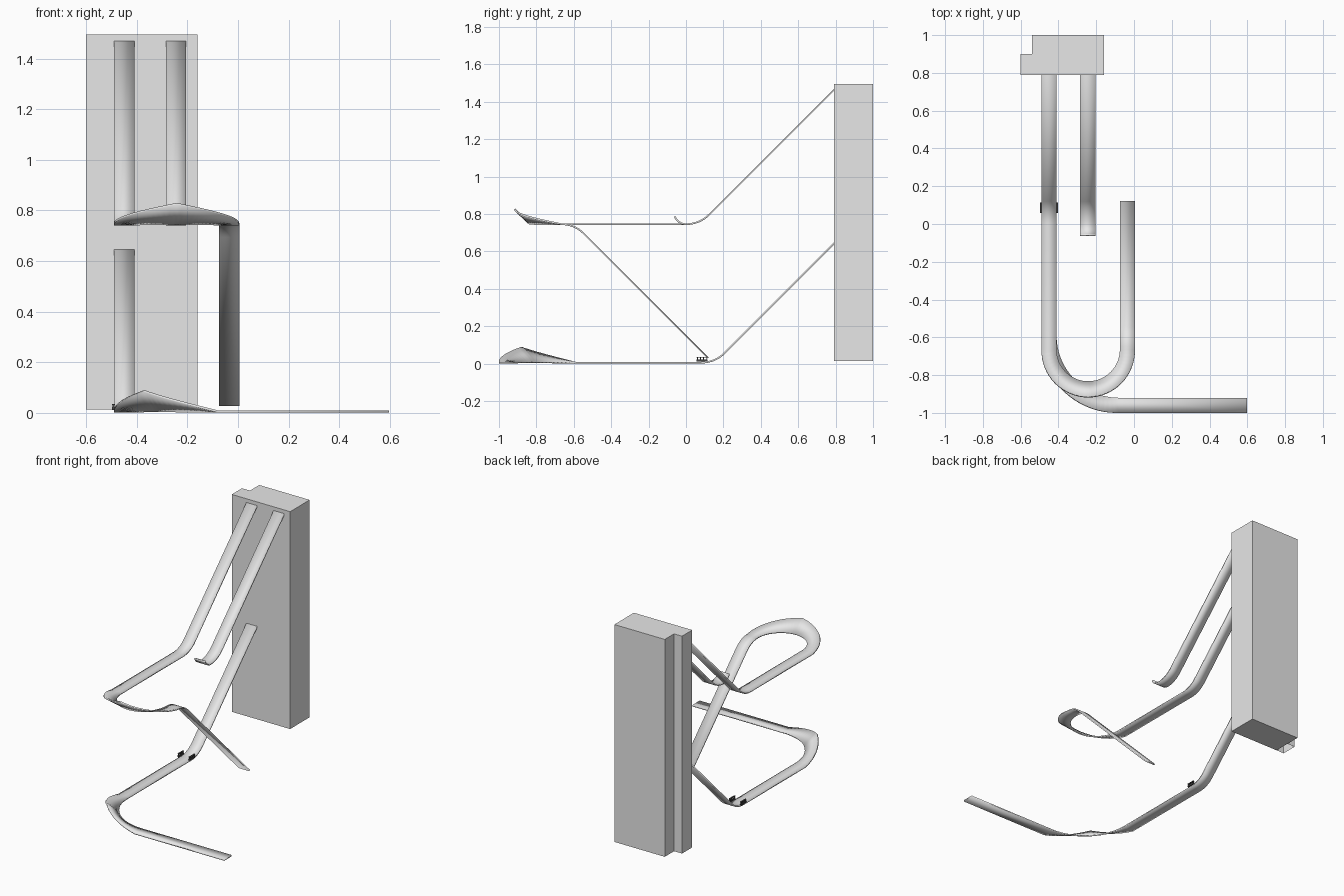
import bpy, bmesh, math
from math import sin, cos, pi

if "Cube" in bpy.data.objects:
    bpy.data.objects.remove(bpy.data.objects["Cube"])

W = 0.08          # track width
T = 0.009         # track thickness
R = 0.17          # radius of vertical bends
S = math.sqrt(0.5)


def material(name, v):
    m = bpy.data.materials.new(name)
    m.diffuse_color = (v, v, v, 1)
    m.use_nodes = True
    m.node_tree.nodes["Principled BSDF"].inputs["Base Color"].default_value = m.diffuse_color
    return m


grey = material("light grey", 0.8)
dark = material("dark grey", 0.06)


def add_object(name, bm, mat):
    me = bpy.data.meshes.new(name)
    bm.to_mesh(me)
    bm.free()
    me.materials.append(mat)
    ob = bpy.data.objects.new(name, me)
    bpy.context.collection.objects.link(ob)
    return ob


# Stations are (x, y, z, heading_x, heading_y, lift of the right edge)
def drop(x, y0, z0, y_top=0.793, n=8):
    """45 degree ramp from the tower easing into the flat at (y0, z0)."""
    arc = [(x, y0 + R * sin(a), z0 + R * (1 - cos(a)), 0, -1, 0)
           for a in (pi / 4 * (1 - i / n) for i in range(n + 1))]
    rise = y_top - arc[0][1]
    return [(x, y_top, arc[0][2] + rise, 0, -1, 0)] + arc


def turn(cx, cy, r, total, z, lift, n):
    """Left turn whose outer edge rises to the middle and falls again."""
    return [(cx - r * cos(a), cy - r * sin(a), z, sin(a), -cos(a),
             lift * (1 - abs(2 * a / total - 1)))
            for a in (total * i / n for i in range(n + 1))]


def dive(x, y0, z0, y_end, n=8):
    """Flat easing into a 45 degree descent heading back."""
    arc = [(x, y0 + R * sin(a), z0 - R * (1 - cos(a)), 0, 1, 0)
           for a in (pi / 4 * i / n for i in range(1, n + 1))]
    run = y_end - arc[-1][1]
    return arc + [(x, y_end, arc[-1][2] - run, 0, 1, 0)]


def ribbon(name, stations):
    bm = bmesh.new()
    prev = None
    for x, y, z, hx, hy, lift in stations:
        rx, ry = hy * W / 2, -hx * W / 2
        pair = (bm.verts.new((x - rx, y - ry, z)),
                bm.verts.new((x + rx, y + ry, z + lift)))
        if prev:
            bm.faces.new((prev[0], prev[1], pair[1], pair[0]))
        prev = pair
    ob = add_object(name, bm, grey)
    mod = ob.modifiers.new("thickness", 'SOLIDIFY')
    mod.thickness = T
    mod.offset = -1
    bpy.context.view_layer.objects.active = ob
    ob.select_set(True)
    bpy.ops.object.shade_smooth_by_angle(angle=math.radians(30))
    ob.select_set(False)
    return ob


# Tower: stepped column, open under the narrow step
plan = [(-0.6, 0.79), (-0.54, 0.79), (-0.16, 0.79), (-0.16, 1.0),
        (-0.54, 1.0), (-0.54, 0.9), (-0.6, 0.9)]
bm = bmesh.new()
low = [bm.verts.new((x, y, 0.013)) for x, y in plan]
top = [bm.verts.new((x, y, 1.495)) for x, y in plan]
for i in range(len(plan)):
    j = (i + 1) % len(plan)
    bm.faces.new((low[i], low[j], top[j], top[i]))
bm.faces.new(top)
bm.faces.new((low[4], low[3], low[2], low[1]))
add_object("tower", bm, grey)

# Upper track: ramp, flat, banked U-turn, descent
ribbon("upper_track",
       drop(-0.45, 0.0, 0.75)
       + turn(-0.2425, -0.665, 0.2075, pi, 0.75, 0.08, 32)
       + dive(-0.035, -0.665, 0.75, 0.122))

# Middle track: ramp ending in a small upward curl
curl = [(-0.245, -0.06 * sin(a), 0.75 + 0.06 * (1 - cos(a)), 0, -1, 0)
        for a in (math.radians(70) * i / 8 for i in range(1, 9))]
ribbon("middle_track", drop(-0.245, 0.0, 0.75) + curl)

# Lower track: ramp, flat, banked quarter turn, straight run-out
ribbon("lower_track",
       drop(-0.45, 0.083, 0.01)
       + turn(-0.08, -0.59, 0.37, pi / 2, 0.01, 0.08, 24)
       + [(0.597, -0.96, 0.01, 1, 0, 0)])


# Track clamp: a small rail with posts on both edges of the lower track
def box(bm, x0, x1, y0, y1, z0, z1):
    vs = bmesh.ops.create_cube(bm, size=1)["verts"]
    for v in vs:
        v.co = (x0 + (v.co.x + 0.5) * (x1 - x0),
                y0 + (v.co.y + 0.5) * (y1 - y0),
                z0 + (v.co.z + 0.5) * (z1 - z0))


bm = bmesh.new()
for x in (-0.492, -0.408):
    a, b = x - 0.005, x + 0.005
    box(bm, a, b, 0.057, 0.115, 0.012, 0.023)
    box(bm, a, b, 0.057, 0.115, 0.032, 0.036)
    for k in range(4):
        y = 0.061 + k * 0.0165
        box(bm, a + 0.002, b - 0.002, y - 0.002, y + 0.002, 0.022, 0.033)
add_object("track_clamp", bm, dark)
